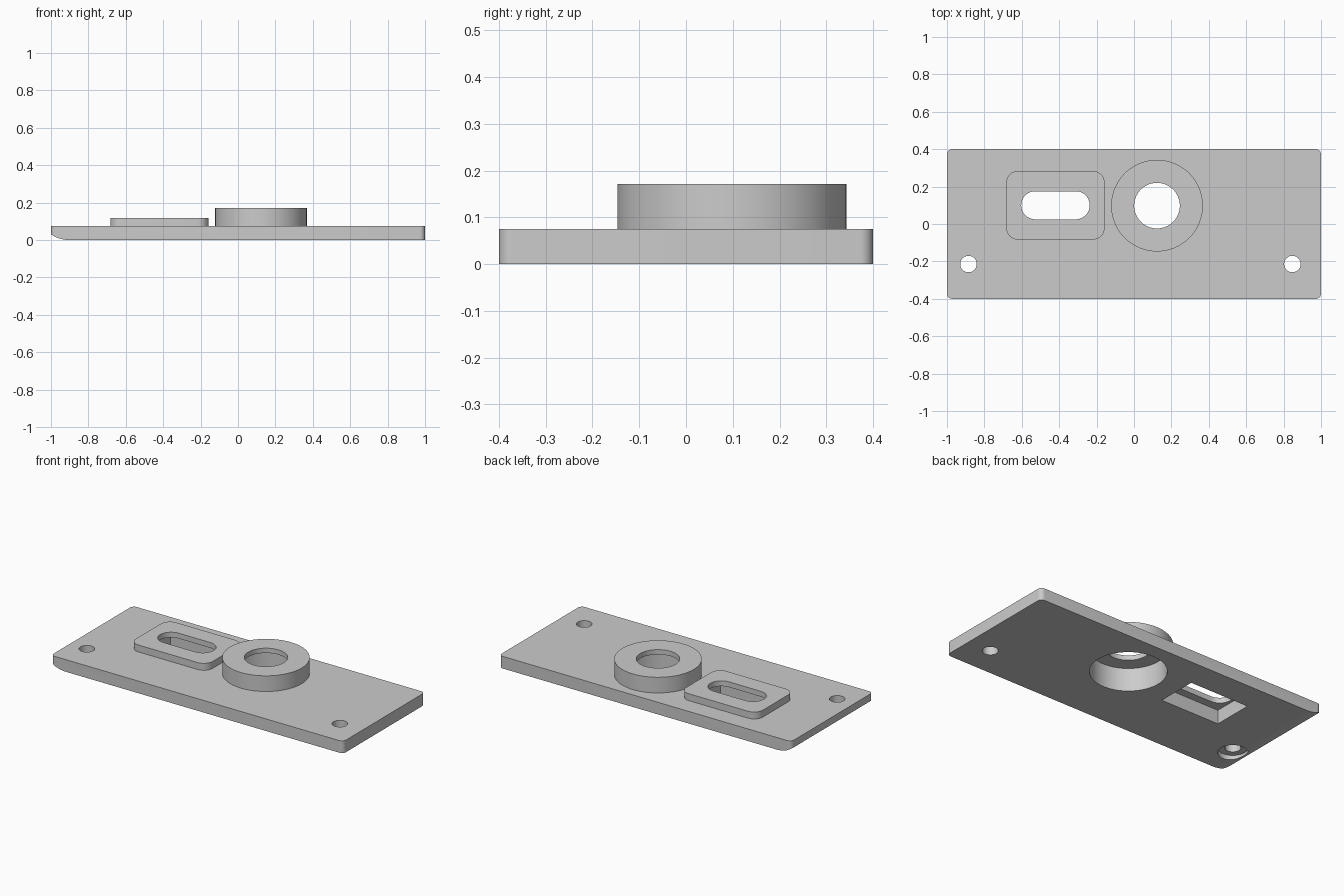
import bpy, bmesh
from math import cos, sin, pi, radians, asin

cube = bpy.data.objects.get("Cube")
if cube:
    bpy.data.objects.remove(cube, do_unlink=True)

grey = bpy.data.materials.new("machined grey")
grey.use_nodes = True
GREY = (0.6, 0.6, 0.6, 1)
grey.diffuse_color = GREY
grey.node_tree.nodes["Principled BSDF"].inputs["Base Color"].default_value = GREY


def rounded(cx, cy, w, d, r, steps):
    """Outline of a rectangle with rounded corners; a circle if r is half of both sides."""
    pts = []
    for i, (sx, sy) in enumerate([(1, 1), (-1, 1), (-1, -1), (1, -1)]):
        for k in range(steps + 1):
            a = (i + k / steps) * pi / 2
            p = (cx + sx * (w / 2 - r) + r * cos(a), cy + sy * (d / 2 - r) + r * sin(a))
            if not pts or abs(p[0] - pts[-1][0]) + abs(p[1] - pts[-1][1]) > 1e-5:
                pts.append(p)
    if abs(pts[0][0] - pts[-1][0]) + abs(pts[0][1] - pts[-1][1]) < 1e-5:
        pts.pop()
    return pts


def solid(name, base, shift):
    """Extrude a closed 3D outline along the shift vector."""
    bm = bmesh.new()
    face = bm.faces.new([bm.verts.new(p) for p in base])
    top = bmesh.ops.extrude_face_region(bm, geom=[face])["geom"]
    bmesh.ops.translate(bm, vec=shift, verts=[v for v in top if isinstance(v, bmesh.types.BMVert)])
    bmesh.ops.recalc_face_normals(bm, faces=bm.faces)
    mesh = bpy.data.meshes.new(name)
    bm.to_mesh(mesh)
    bm.free()
    mesh.materials.append(grey)
    obj = bpy.data.objects.new(name, mesh)
    bpy.context.collection.objects.link(obj)
    return obj


def block(name, cx, cy, w, d, r, z0, z1, steps=8):
    return solid(name, [(x, y, z0) for x, y in rounded(cx, cy, w, d, r, steps)], (0, 0, z1 - z0))


def disc(name, cx, cy, r, z0, z1):
    return block(name, cx, cy, 2 * r, 2 * r, r, z0, z1, 20)


def box(name, cx, cy, w, d, z0, z1):
    pts = [(cx + sx * w / 2, cy + sy * d / 2, z0) for sx, sy in [(1, 1), (-1, 1), (-1, -1), (1, -1)]]
    return solid(name, pts, (0, 0, z1 - z0))


def combine(target, tool, operation):
    mod = target.modifiers.new(tool.name, "BOOLEAN")
    mod.operation, mod.solver, mod.object = operation, "EXACT", tool
    bpy.context.view_layer.objects.active = target
    bpy.ops.object.modifier_apply(modifier=mod.name)
    bpy.data.objects.remove(tool, do_unlink=True)


TOP = 0.075
SLOT = (-0.42, 0.10)
RING = (0.123, 0.098)
HOLE_Y = -0.214

# Base plate with raised slot pad and round boss
plate = block("mounting_plate", 0, 0, 2, 0.8, 0.028, 0, TOP)
combine(plate, block("slot_pad", *SLOT, 0.525, 0.366, 0.06, 0.04, 0.118), "UNION")
combine(plate, disc("round_boss", *RING, 0.245, 0.04, 0.172), "UNION")

# Curved underside at one end
R, START = 0.18, -0.9
end = asin(0.12 / R)
arc = [(START - R * sin(end * k / 14), -0.5, R - R * cos(end * k / 14)) for k in range(15)]
combine(plate, solid("end_curve", arc + [(arc[-1][0], -0.5, -0.1), (START, -0.5, -0.1)], (0, 1, 0)),
        "DIFFERENCE")

# Through openings, then the wider recesses from below
cutters = [
    block("slot_opening", *SLOT, 0.366, 0.15, 0.0749, -0.2, 0.3, 12),
    box("slot_recess", *SLOT, 0.4, 0.25, -0.2, 0.085),
    disc("boss_bore", *RING, 0.122, -0.2, 0.3),
    disc("boss_recess", *RING, 0.213, -0.2, 0.142),
    disc("hole_right", -0.885, HOLE_Y, 0.044, -0.2, 0.3),
    disc("hole_left", 0.847, HOLE_Y, 0.044, -0.2, 0.3),
    disc("counterbore", -0.885, HOLE_Y, 0.083, -0.2, 0.03),
]
for cutter in cutters:
    combine(plate, cutter, "DIFFERENCE")

# Smooth round walls, keep edges sharp
bpy.ops.object.select_all(action="DESELECT")
plate.select_set(True)
bpy.context.view_layer.objects.active = plate
bpy.ops.object.shade_smooth_by_angle(angle=radians(25))
